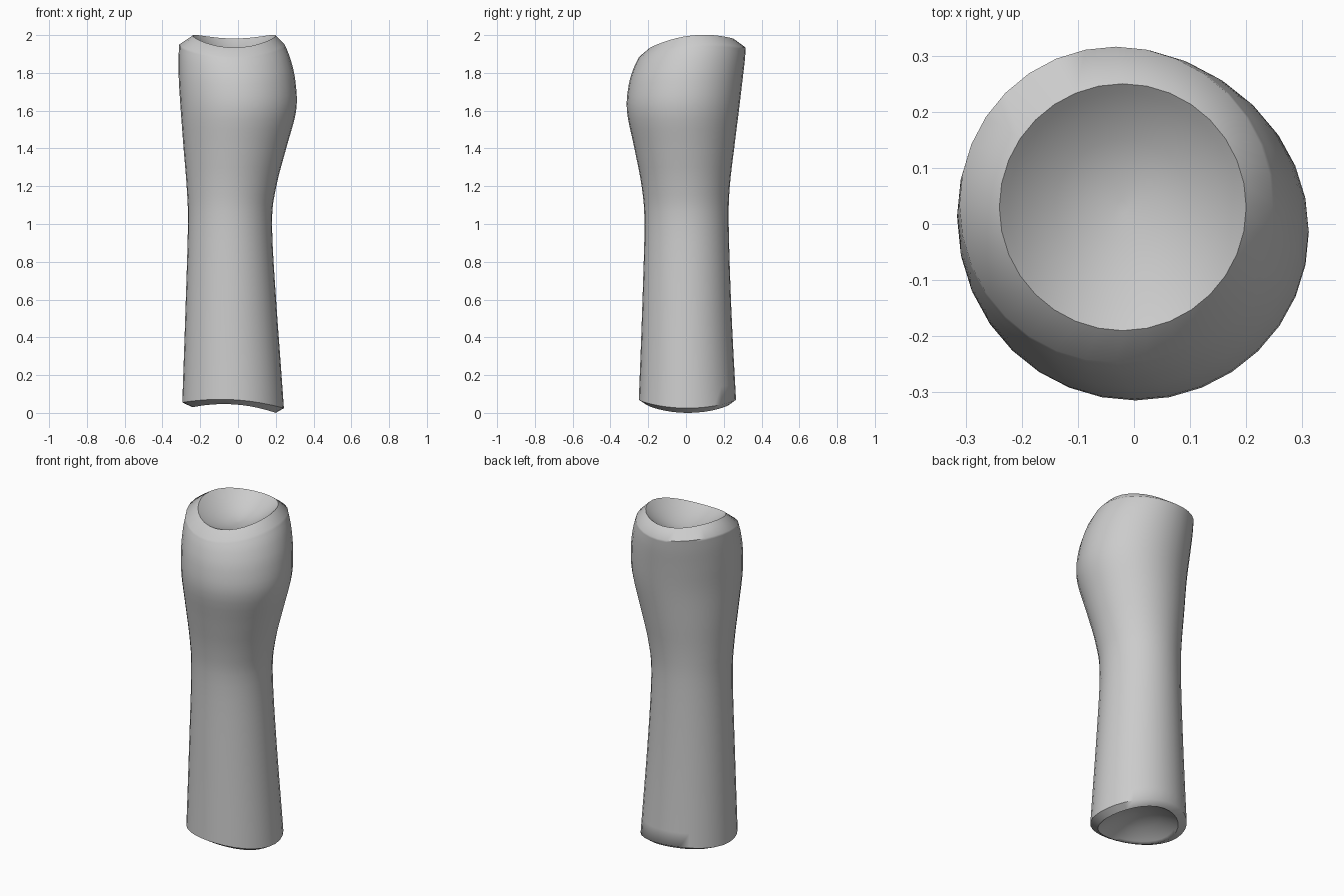
import bpy, bmesh, math

if "Cube" in bpy.data.objects:
    bpy.data.objects.remove(bpy.data.objects["Cube"], do_unlink=True)

SIDES = 32
STEPS = 4

# Shaft stations: height, then left, right, front and back extents
stations = [
    (.055, -.295, .243, -.25, .265),
    (.55, -.278, .205, -.232, .24),
    (1, -.265, .18, -.22, .226),
    (1.2, -.272, .203, -.235, .232),
    (1.4, -.288, .255, -.273, .255),
    (1.6, -.303, .308, -.313, .28),
    (1.75, -.313, .304, -.303, .298),
    (1.86, -.315, .278, -.275, .311),
    (1.93, -.311, .247, -.247, .316),
]


def blend(a, b, c, d, t):
    """Smooth curve through b and c."""
    return tuple(q + t * (r - p) / 2 + t * t * (p - 2.5 * q + 2 * r - s / 2)
                 + t ** 3 * (3 * (q - r) + s - p) / 2
                 for p, q, r, s in zip(a, b, c, d))


def smooth_stations(rows):
    rows = [rows[0]] + rows + [rows[-1]]
    out = []
    for i in range(len(rows) - 3):
        out += [blend(*rows[i:i + 4], k / STEPS) for k in range(STEPS)]
    return out + [rows[-1]]


def top_wave(a):
    return .02 * math.cos(2 * a) + .024 * math.sin(a)


def bottom_wave(a):
    return -.015 * math.cos(a) - .015 * math.cos(2 * a)


def ring(bm, row, top=0, bottom=0):
    """Oval loop whose height follows the end waves by the given weights."""
    z, x0, x1, y0, y1 = row
    loop = []
    for i in range(SIDES):
        a = math.tau * i / SIDES
        loop.append(bm.verts.new((
            (x0 + x1) / 2 + (x1 - x0) / 2 * math.cos(a),
            (y0 + y1) / 2 + (y1 - y0) / 2 * math.sin(a),
            z + top * top_wave(a) + bottom * bottom_wave(a))))
    return loop


def disc(z, x, y, r):
    return (z, x - r, x + r, y - r, y + r)


bm = bmesh.new()
loops = []

# Hollow lower end, from its centre out to the rim
for f in (.05, .3, .55, .8, .93, 1):
    loops.append(ring(bm, disc(.03 + .08 * (1 - f * f), -.02, .01, .22 * f), bottom=f * f))

# Shaft with a swollen upper end
for row in smooth_stations(stations):
    z = row[0]
    up = max(0, (z - 1.55) / .38) ** 2
    down = max(0, 1 - (z - .055) / .4) ** 2
    loops.append(ring(bm, row, top=up, bottom=down))

# Upper rim and the shallow socket inside it
for f in (1, .93, .8, .55, .3, .05):
    loops.append(ring(bm, disc(1.978 - .09 * (1 - f * f), -.02, .03, .22 * f), top=f * f))

for low, high in zip(loops, loops[1:]):
    for i in range(SIDES):
        j = (i + 1) % SIDES
        bm.faces.new((low[i], low[j], high[j], high[i]))
bm.faces.new(loops[0][::-1])
bm.faces.new(loops[-1])
bmesh.ops.recalc_face_normals(bm, faces=bm.faces[:])

mesh = bpy.data.meshes.new("bone_shaft")
bm.to_mesh(mesh)
bm.free()
bone = bpy.data.objects.new("bone_shaft", mesh)
bpy.context.collection.objects.link(bone)

# Plain grey surface
grey = bpy.data.materials.new("plain grey")
grey.use_nodes = True
colour = (.6, .6, .6, 1)
grey.diffuse_color = colour
grey.node_tree.nodes["Principled BSDF"].inputs["Base Color"].default_value = colour
mesh.materials.append(grey)

bpy.context.view_layer.objects.active = bone
bone.select_set(True)
bpy.ops.object.shade_smooth_by_angle(angle=math.radians(60))
